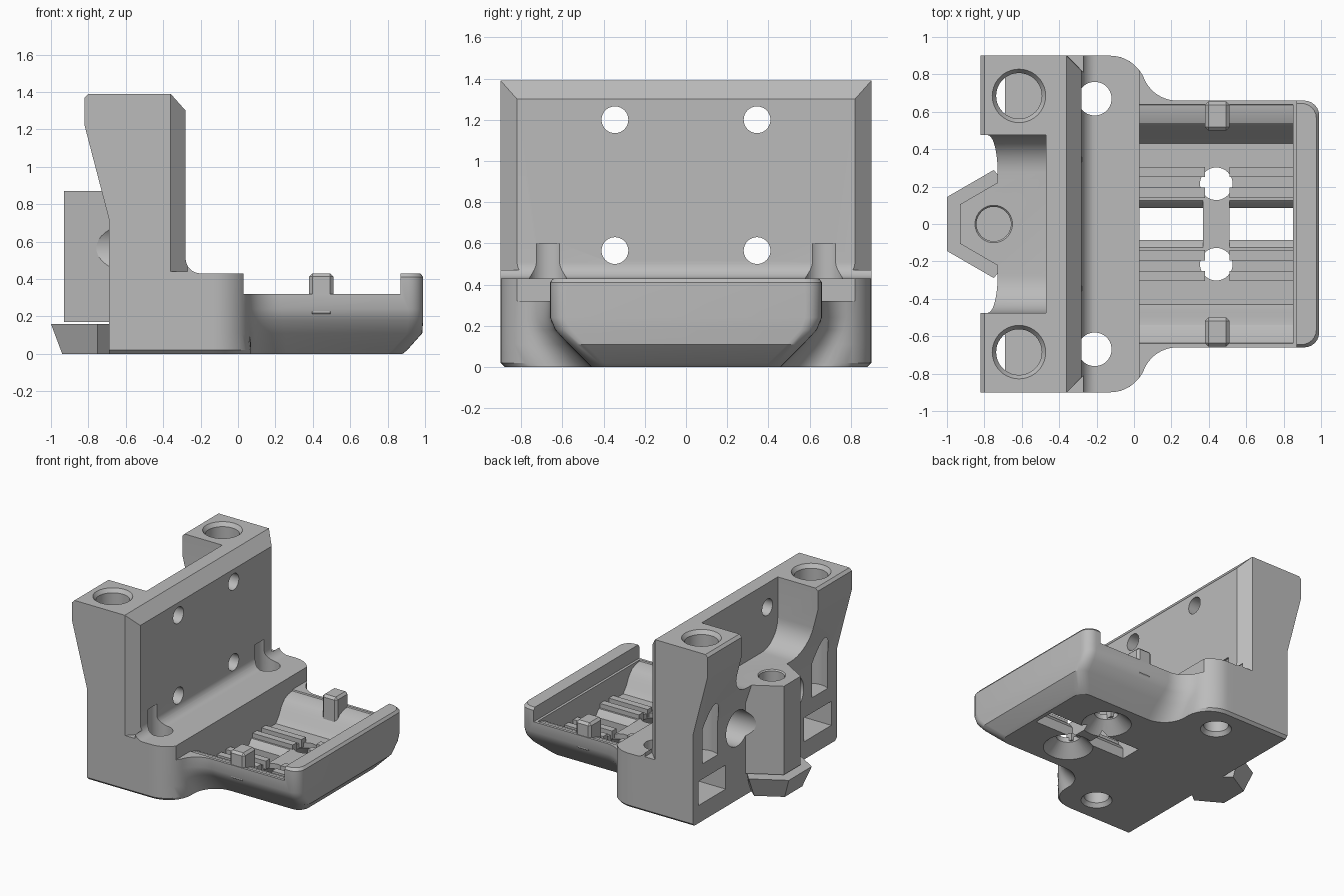
import bpy, bmesh, math

cube = bpy.data.objects.get("Cube")
if cube:
    bpy.data.objects.remove(cube, do_unlink=True)

GREY = (0.5, 0.5, 0.5, 1)
grey = bpy.data.materials.new("plain grey")
grey.use_nodes = True
grey.diffuse_color = GREY
grey.node_tree.nodes["Principled BSDF"].inputs["Base Color"].default_value = GREY


def loft(name, rings):
    """Closed solid through a list of equal-length 3D rings."""
    bm = bmesh.new()
    loops = [[bm.verts.new(p) for p in ring] for ring in rings]
    n = len(loops[0])
    for a, b in zip(loops, loops[1:]):
        for i in range(n):
            j = (i + 1) % n
            bm.faces.new((a[i], a[j], b[j], b[i]))
    bm.faces.new(loops[0][::-1])
    bm.faces.new(loops[-1])
    bmesh.ops.recalc_face_normals(bm, faces=bm.faces)
    mesh = bpy.data.meshes.new(name)
    bm.to_mesh(mesh)
    bm.free()
    mesh.materials.append(grey)
    obj = bpy.data.objects.new(name, mesh)
    bpy.context.collection.objects.link(obj)
    return obj


def place(p, axis, d):
    u, v = p
    return {"x": (d, u, v), "y": (u, d, v), "z": (u, v, d)}[axis]


def prism(name, pts, axis, lo, hi):
    return loft(name, [[place(p, axis, d) for p in pts] for d in (lo, hi)])


def box(name, x, y, z):
    return prism(name, [(x[0], y[0]), (x[1], y[0]), (x[1], y[1]), (x[0], y[1])], "z", *z)


def arc(cx, cy, r, a0, a1, n=10):
    angles = [math.radians(a0 + (a1 - a0) * i / n) for i in range(n + 1)]
    return [(cx + r * math.cos(a), cy + r * math.sin(a)) for a in angles]


def lathe(name, c, axis, stations, n=40):
    """Round solid along an axis from (position, radius) stations."""
    return loft(name, [[place(p, axis, d) for p in arc(*c, r, 0, 360 - 360 / n, n - 1)]
                       for d, r in stations])


def base_ring(z, block_y, deck_y, end_x):
    """Outline: wide block blending through S-curves into the narrower deck."""
    r1, r2, r3 = 0.2, 0.19, 0.08
    cx, cy = -0.13, block_y - r1
    fy = deck_y + r2
    fx = cx + math.sqrt((r1 + r2) ** 2 - (fy - cy) ** 2)
    a = math.degrees(math.atan2(fy - cy, fx - cx))
    half = [(-0.69, block_y)] + arc(cx, cy, r1, 90, a) + arc(fx, fy, r2, 180 + a, 270)
    half += arc(end_x - r3, deck_y - r3, r3, 90, 0, 6)
    return [(x, y, z) for x, y in half + [(x, -y) for x, y in reversed(half)]]


# Main body: base, upright wall and rear column joined
body = loft("bracket_body", [base_ring(*s) for s in (
    (0, 0.88, 0.46, 0.88), (0.02, 0.9, 0.48, 0.905), (0.11, 0.9, 0.57, 0.985),
    (0.18, 0.9, 0.635, 0.99), (0.24, 0.9, 0.66, 0.99), (0.41, 0.9, 0.66, 0.99),
    (0.43, 0.9, 0.645, 0.975))])
wall_profile = [(-0.69, 0.02), (-0.69, 0.72), (-0.82, 1.22), (-0.82, 1.37), (-0.8, 1.39),
                (-0.36, 1.39), (-0.28, 1.3)] + arc(-0.2, 0.51, 0.08, 180, 270) + [(-0.2, 0.02)]
wall = prism("wall", wall_profile, "y", -0.9, 0.9)
column = prism("column", [(-0.93, -0.105), (-0.93, 0.105), (-0.68, 0.25), (-0.55, 0.25),
                          (-0.55, -0.25), (-0.68, -0.25)], "z", 0.17, 0.88)
unions = [wall, column]

cuts = []
# U-shaped opening between the towers
u_half = [(0.475, 1.5)] + arc(0.275, 1.07, 0.2, 0, -90)
cuts.append(prism("cut_saddle", u_half + [(-y, z) for y, z in reversed(u_half)],
                  "x", -1.1, -0.47))
# Column bore
cuts.append(lathe("cut_bore", (-0.75, 0), "z", [(0.3, 0.092), (0.86, 0.092), (0.9, 0.125)]))
# Deck: lowered rim and dished tray
cuts.append(box("cut_rim", (0.03, 0.87), (-1, 1), (0.32, 0.6)))
dish = [(0.645, 0.34), (0.635, 0.31), (0.59, 0.305), (0.54, 0.285), (0.5, 0.24),
        (0.47, 0.18), (0.43, 0.13)]
cuts.append(prism("cut_tray", dish + [(-y, z) for y, z in reversed(dish)], "x", 0.03, 0.85))
# Deck slots with sloped mouths
slot = [(0.135, 0.14), (0.115, 0.12), (0.085, 0.08), (0.085, -0.1)]
for x0, x1 in ((0.03, 0.37), (0.51, 0.85)):
    cuts.append(prism("cut_slot", slot + [(-y, z) for y, z in reversed(slot)], "x", x0, x1))

for s in (-1, 1):
    # Tower sockets with chamfered mouths
    cuts.append(lathe("cut_socket", (-0.615, s * 0.685), "z",
                      [(0.45, 0.122), (1.36, 0.122), (1.4, 0.15)]))
    # Base bolt holes and their rear nut slots
    cuts.append(lathe("cut_bolt", (-0.21, s * 0.67), "z",
                      [(-0.01, 0.12), (0.03, 0.09), (0.6, 0.09)]))
    cuts.append(box("cut_nut", (-0.8, -0.1), sorted((s * 0.49, s * 0.83)), (0.14, 0.33)))
    # Countersunk deck holes
    cuts.append(lathe("cut_sink", (0.44, s * 0.215), "z",
                      [(-0.01, 0.19), (0.09, 0.087), (0.3, 0.087)]))
    # Wall holes, the lower pair counterbored from behind
    for z in (0.565, 1.2):
        cuts.append(lathe("cut_wall_hole", (s * 0.345, z), "x", [(-0.9, 0.065), (-0.1, 0.065)]))
    cuts.append(lathe("cut_counterbore", (s * 0.345, 0.565), "x", [(-1.1, 0.14), (-0.5, 0.14)]))
    # Chamfered vertical wall edges
    cuts.append(prism("cut_chamfer", [(-0.37, s * 0.91), (-0.27, s * 0.81), (-0.27, s * 0.91)],
                      "z", 0.44, 1.5))

for part, mode in [(u, "UNION") for u in unions] + [(c, "DIFFERENCE") for c in cuts]:
    part.hide_render = True
    mod = body.modifiers.new(part.name, "BOOLEAN")
    mod.operation, mod.solver, mod.object = mode, "EXACT", part

# Bake the joined shape and drop the helpers
graph = bpy.context.evaluated_depsgraph_get()
baked = bpy.data.meshes.new_from_object(body.evaluated_get(graph))
body.modifiers.clear()
body.data = baked
for part in unions + cuts:
    bpy.data.objects.remove(part, do_unlink=True)

# Hexagonal cap below the column
cap_rings = []
for z, apothem in ((0, 0.19), (0.16, 0.25)):
    ring = arc(-0.75, 0, apothem / math.cos(math.pi / 6), 30, 330, 5)
    cap_rings.append([(min(x, -0.62), y, z) for x, y in ring])
loft("column_cap", cap_rings)

# Rim posts and tray ribs
for s, side in ((-1, "right"), (1, "left")):
    post = box("rim_post_" + side, (0.38, 0.51), sorted((s * 0.5, s * 0.655)), (0.2, 0.43))
    bevel = post.modifiers.new("edge", "BEVEL")
    bevel.width, bevel.segments = 0.018, 1
    for x0, x1 in ((0.03, 0.38), (0.51, 0.85)):
        for y in (0.14, 0.25):
            box("tray_rib", (x0, x1), sorted((s * y, s * (y + 0.055))), (0.1, 0.165))

# Smooth rounded surfaces, keep real edges crisp
bpy.ops.object.select_all(action="DESELECT")
body.select_set(True)
bpy.context.view_layer.objects.active = body
bpy.ops.object.shade_smooth_by_angle(angle=math.radians(25))
